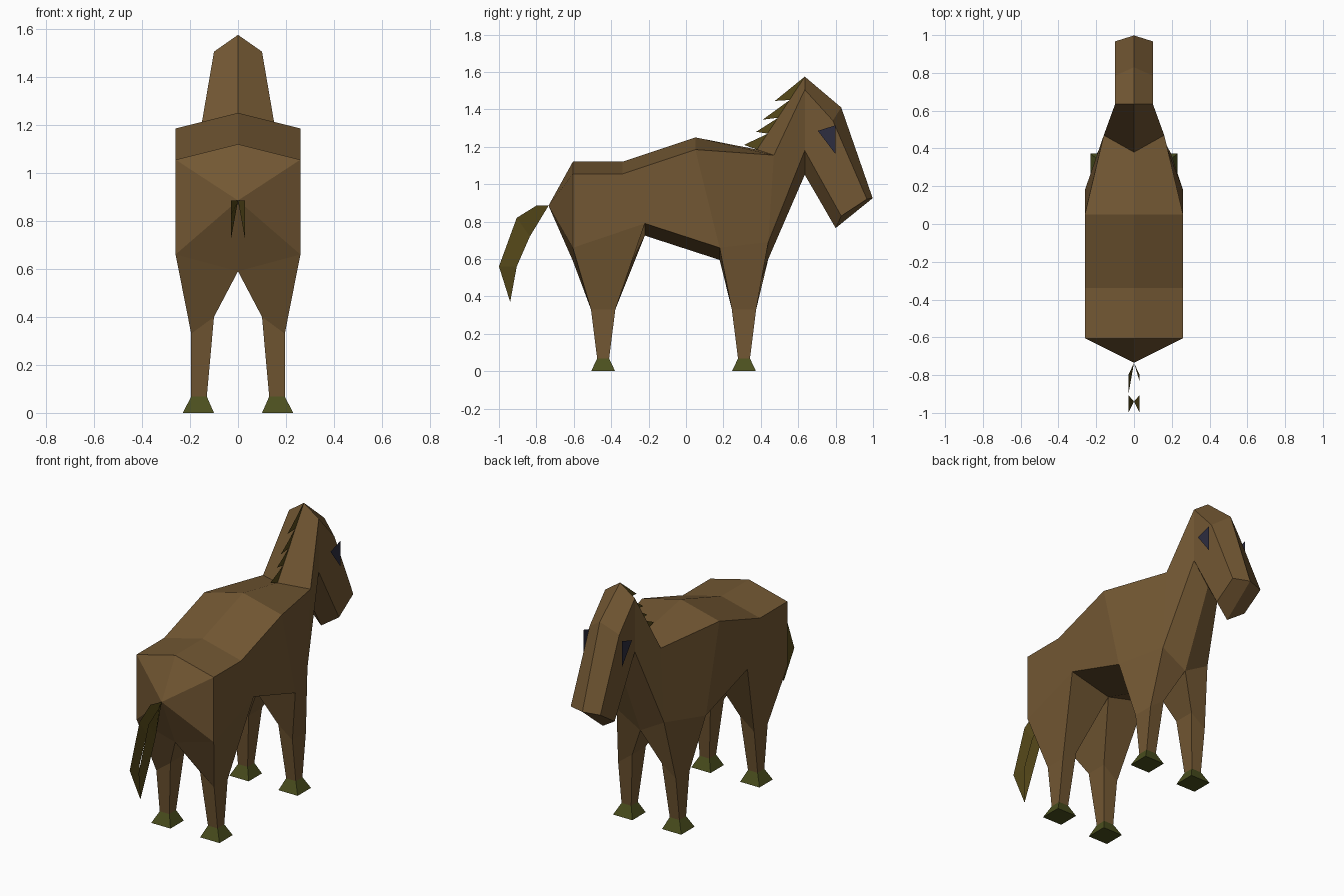
import bpy, bmesh

if "Cube" in bpy.data.objects:
    bpy.data.objects.remove(bpy.data.objects["Cube"])


def material(name, rgb):
    m = bpy.data.materials.new(name)
    m.diffuse_color = (*rgb, 1)
    m.use_nodes = True
    m.node_tree.nodes["Principled BSDF"].inputs["Base Color"].default_value = m.diffuse_color
    return m


COAT = material("coat", (0.17, 0.096, 0.033))
HAIR = material("hair", (0.095, 0.068, 0.01))
HOOF = material("hoof", (0.07, 0.078, 0.013))
EYE = material("eye", (0.026, 0.026, 0.05))


def build(name, polys, mat, mirror=True, closed=True):
    """Flat-faced mesh from polygons given as points, welded and mirrored in x."""
    bm = bmesh.new()
    cache = {}

    def vert(p):
        key = tuple(round(c, 4) + 0.0 for c in p)
        if key not in cache:
            cache[key] = bm.verts.new(key)
        return cache[key]

    for poly in polys:
        for s in ((1, -1) if mirror else (1,)):
            vs = list(dict.fromkeys(vert((s * x, y, z)) for x, y, z in poly))
            if len(vs) > 2:
                bm.faces.new(vs if s == 1 else vs[::-1])
    if closed:
        bmesh.ops.recalc_face_normals(bm, faces=bm.faces)
    me = bpy.data.meshes.new(name)
    bm.to_mesh(me)
    bm.free()
    me.materials.append(mat)
    ob = bpy.data.objects.new(name, me)
    bpy.context.collection.objects.link(ob)
    return ob


def station(w, ridge, side, low, keel):
    """Half cross-section: ridge, upper side, lower side, keel; each (y, z)."""
    return [(0, *ridge), (w, *side), (w, *low), (0, *keel)]


def loft(a, b):
    n = len(a)
    return [[a[i], a[(i + 1) % n], b[(i + 1) % n], b[i]] for i in range(n)]


# Half cross-sections from the rump to the nose
tip = (-0.735, 0.885)
body = [
    station(0, tip, tip, tip, tip),
    station(0.26, (-0.605, 1.12), (-0.605, 1.055), (-0.605, 0.66), (-0.605, 0.59)),
    station(0.26, (-0.34, 1.12), (-0.34, 1.055), (-0.22, 0.79), (-0.22, 0.725)),
    station(0.26, (0.05, 1.25), (0.05, 1.185), (0.18, 0.66), (0.18, 0.595)),
    station(0.16, (0.38, 1.185), (0.47, 1.155), (0.44, 0.69), (0.44, 0.60)),
    station(0.10, (0.635, 1.575), (0.635, 1.505), (0.635, 1.18), (0.635, 1.05)),
    station(0.10, (0.83, 1.41), (0.785, 1.34), (0.71, 1.045), (0.705, 0.93)),
    station(0.10, (0.998, 0.925), (0.967, 0.92), (0.83, 0.83), (0.80, 0.765)),
]


def leg_ring(yc, half, outer, inner, z_out, z_in):
    return [(outer, yc - half, z_out), (outer, yc + half, z_out),
            (inner, yc + half, z_in), (inner, yc - half, z_in)]


# Body skin: three strips per span; the belly strip opens where legs join
polys, hooves = [], []
for i, (a, b) in enumerate(zip(body, body[1:])):
    polys += loft(a, b)[:2]
    if i not in (1, 3):
        polys.append(loft(a, b)[2])
        continue
    # Leg: hip opening to knee to ankle, with a flared hoof
    yc = -0.443 if i == 1 else 0.31
    hip = [a[2], b[2], b[3], a[3]]
    knee = leg_ring(yc, 0.065, 0.195, 0.10, 0.33, 0.40)
    ankle = leg_ring(yc, 0.032, 0.195, 0.13, 0.068, 0.068)
    sole = leg_ring(yc, 0.064, 0.23, 0.10, 0, 0)
    polys += loft(hip, knee) + loft(knee, ankle) + [ankle]
    hooves.append(("hind_hooves" if i == 1 else "front_hooves",
                   loft(ankle, sole) + [ankle, sole]))
polys.append(body[-1])  # muzzle end
build("body_with_legs", polys, COAT)

for name, faces in hooves:
    build(name, faces, HOOF)

# Mane: flat saw-tooth blades along the neck crest
crest = [(0.635, 1.575), (0.555, 1.45), (0.493, 1.355), (0.438, 1.27), (0.38, 1.185)]
tips = [(0.475, 1.445), (0.41, 1.345), (0.375, 1.28), (0.31, 1.21)]
build("mane", [[(0, *crest[i]), (0, *t), (0, *crest[i + 1])]
               for i, t in enumerate(tips)], HAIR, mirror=False, closed=False)

# Tail: two thin blades meeting at the root and the tip
root, end, w = (0, -0.735, 0.885), (0, -0.94, 0.37), 0.03
upper = [root, (w, -0.80, 0.885), (w, -0.905, 0.82), (w, -1.0, 0.56), end]
lower = [root, root, (w, -0.835, 0.72), (w, -0.905, 0.56), end]
build("tail", [[upper[i], upper[i + 1], lower[i + 1], lower[i]] for i in range(4)],
      HAIR, closed=False)

# Eyes: flat triangles beside the head
build("eyes", [[(0.13, 0.705, 1.285), (0.13, 0.80, 1.16), (0.13, 0.80, 1.315)]],
      EYE, closed=False)
